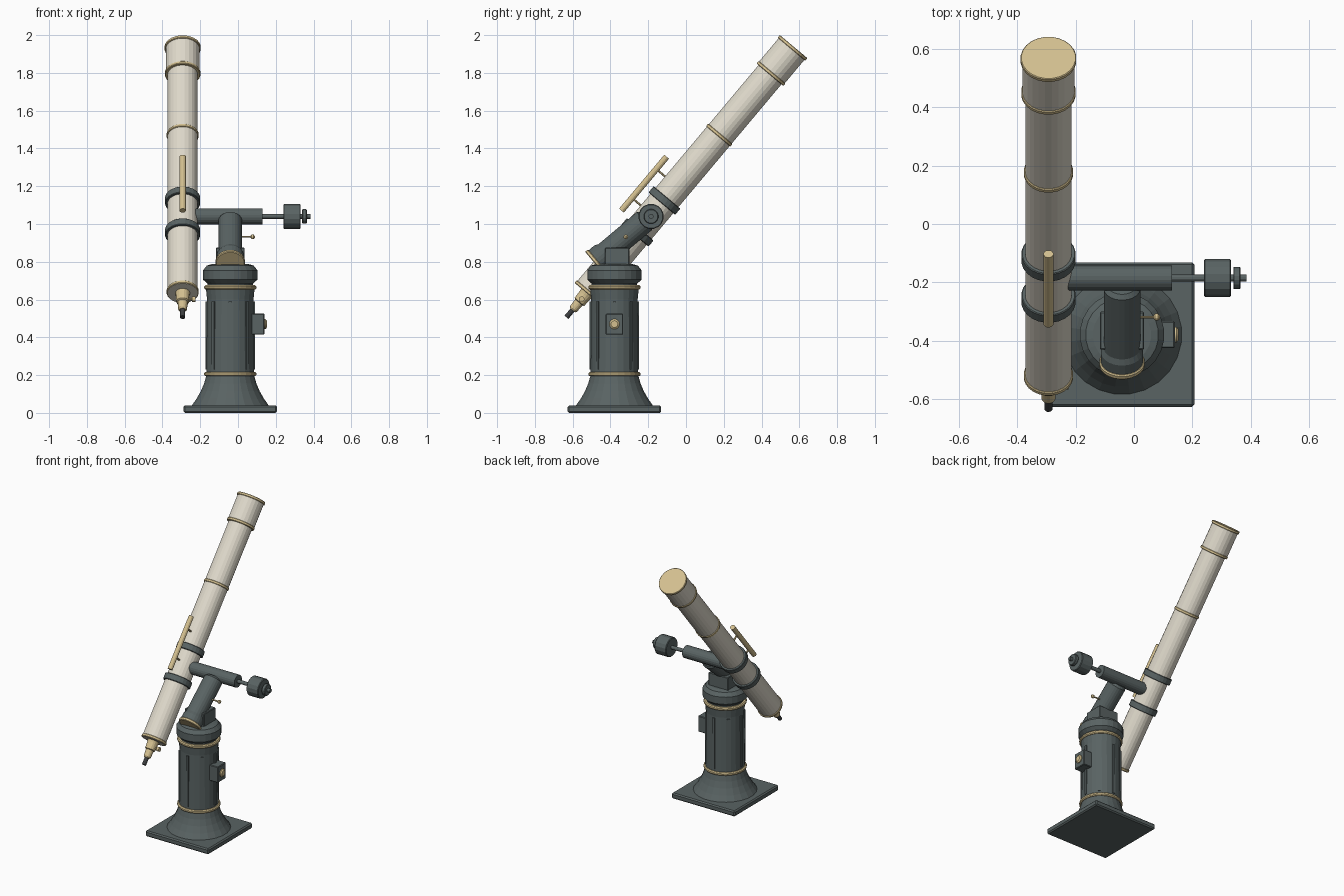
import bpy
import bmesh
import math
from mathutils import Vector

if "Cube" in bpy.data.objects:
    bpy.data.objects.remove(bpy.data.objects["Cube"])


def material(name, rgb):
    m = bpy.data.materials.new(name)
    m.use_nodes = True
    m.diffuse_color = (*rgb, 1)
    bsdf = next(n for n in m.node_tree.nodes if n.type == 'BSDF_PRINCIPLED')
    bsdf.inputs["Base Color"].default_value = (*rgb, 1)
    return m


IRON = material("grey_green_iron", (0.10, 0.125, 0.125))
IVORY = material("ivory_paint", (0.74, 0.70, 0.60))
BRASS = material("pale_brass", (0.66, 0.53, 0.28))
BLACK = material("dark_eyepiece", (0.045, 0.048, 0.05))


def finish(name, bm, mat):
    bmesh.ops.recalc_face_normals(bm, faces=bm.faces)
    mesh = bpy.data.meshes.new(name)
    bm.to_mesh(mesh)
    bm.free()
    mesh.materials.append(mat)
    obj = bpy.data.objects.new(name, mesh)
    bpy.context.collection.objects.link(obj)
    return obj


def lathe(name, mat, profile, origin, axis, sides=24):
    """Closed turned solid; profile is (radius, distance along axis)."""
    bm = bmesh.new()
    turn = Vector((0, 0, 1)).rotation_difference(Vector(axis))
    rings = []
    for r, s in profile:
        ring = []
        for i in range(sides):
            a = math.tau * (i + 0.5) / sides
            p = Vector((r * math.cos(a), r * math.sin(a), s))
            ring.append(bm.verts.new(Vector(origin) + turn @ p))
        rings.append(ring)
    for low, high in zip(rings, rings[1:]):
        for i in range(sides):
            j = (i + 1) % sides
            bm.faces.new((low[i], low[j], high[j], high[i]))
    bm.faces.new(rings[0])
    bm.faces.new(rings[-1])
    return finish(name, bm, mat)


def rod(name, mat, r, s0, s1, origin, axis, sides=16):
    return lathe(name, mat, [(r, s0), (r, s1)], origin, axis, sides)


def band(name, mat, r, s, width, origin, axis, bevel=0.005, sides=24):
    h = width / 2
    prof = [(r - bevel, s - h), (r, s - h + bevel),
            (r, s + h - bevel), (r - bevel, s + h)]
    return lathe(name, mat, prof, origin, axis, sides)


def box(name, mat, centre, size, bevel=0.0, angle=0.0):
    bm = bmesh.new()
    bmesh.ops.create_cube(bm, size=1)
    bmesh.ops.scale(bm, vec=size, verts=bm.verts)
    if bevel:
        bmesh.ops.bevel(bm, geom=bm.edges[:], offset=bevel, segments=1, affect='EDGES')
    obj = finish(name, bm, mat)
    obj.location = centre
    obj.rotation_euler.z = angle
    return obj


UP, SIDE = (0, 0, 1), (1, 0, 0)
PX, PY = -0.041, -0.379
PIER = (PX, PY, 0)

# Pier: square foot, flared column, ribs, head and brass bands
box("base_plate", IRON, (PX, PY, 0.02), (0.495, 0.495, 0.04), 0.008)
lathe("pier_column", IRON, [
    (0.205, 0.04), (0.18, 0.075), (0.157, 0.115), (0.14, 0.155), (0.127, 0.20),
    (0.124, 0.60), (0.13, 0.66)], PIER, UP)
lathe("pier_head", IRON, [
    (0.12, 0.66), (0.122, 0.685), (0.145, 0.705), (0.145, 0.755),
    (0.125, 0.78), (0.10, 0.787)], PIER, UP)
for label, z in (("lower", 0.205), ("upper", 0.665)):
    band(label + "_pier_band", BRASS, 0.139, z, 0.022, PIER, UP, 0.006)
for i in range(8):
    a = math.tau * i / 8
    box("pier_rib", IRON, (PX + 0.123 * math.cos(a), PY + 0.123 * math.sin(a), 0.41),
        (0.016, 0.016, 0.36), 0, a)

# Drive box with brass knob
box("drive_box", IRON, (0.105, PY, 0.47), (0.07, 0.092, 0.112), 0.004)
lathe("drive_knob", BRASS, [(0.027, 0.13), (0.027, 0.146), (0.018, 0.153)],
      (0, PY, 0.47), SIDE)

# Polar axis housing, inclined towards the back
TILT = math.radians(40)
POLAR = (0, math.cos(TILT), math.sin(TILT))
FOOT = (PX, -0.477, 0.80)
lathe("polar_housing", IRON, [
    (0.072, 0.005), (0.072, 0.05), (0.063, 0.07), (0.063, 0.335), (0.05, 0.35)],
    FOOT, POLAR)
band("polar_end_cap", BRASS, 0.078, 0, 0.02, FOOT, POLAR, 0.004)
box("polar_saddle", IRON, (PX, -0.365, 0.825), (0.152, 0.13, 0.10), 0.004)
LOCK = (0, -0.319, 0.932)
rod("lock_lever", BRASS, 0.005, PX, 0.075, LOCK, SIDE, 8)
lathe("lock_lever_ball", BRASS, [
    (0.005, 0.066), (0.012, 0.072), (0.012, 0.083), (0.005, 0.089)], LOCK, SIDE, 12)

# Cross axis with counterweight
HUB = (0, -0.185, 1.04)
rod("cross_axis", IRON, 0.043, -0.235, 0.13, HUB, SIDE, 20)
rod("weight_rod", IRON, 0.013, 0.12, 0.385, HUB, SIDE, 12)
band("counterweight", IRON, 0.067, 0.286, 0.092, HUB, SIDE, 0.004, 16)
band("weight_nut", IRON, 0.039, 0.352, 0.024, HUB, SIDE, 0.003, 16)

# Main tube, aimed upwards to the back
AIM = math.radians(50)
D = Vector((0, math.cos(AIM), math.sin(AIM)))
N = Vector((0, -math.sin(AIM), math.cos(AIM)))
O = Vector((-0.293, -0.185, 1.04))
rod("main_tube", IVORY, 0.08, -0.53, 1.0, O, D, 24)
rod("dew_shield", IVORY, 0.09, 0.985, 1.165, O, D, 24)
for name, r, s in (("tail_band", 0.085, -0.52), ("middle_band", 0.085, 0.562),
                   ("shield_band", 0.094, 0.988), ("front_cap", 0.096, 1.165)):
    band(name, BRASS, r, s, 0.018, O, D, 0.003)
for s in (-0.11, 0.11):
    band("tube_clamp", IRON, 0.093, s, 0.042, O, D, 0.003)

# Focuser and eyepiece
lathe("focuser", BRASS, [
    (0.040, -0.525), (0.036, -0.545), (0.034, -0.59), (0.026, -0.594),
    (0.024, -0.64), (0.018, -0.648)], O, D, 16)
rod("eyepiece", BLACK, 0.014, -0.697, -0.64, O, D, 12)
KNOB = O + D * -0.572
rod("focus_shaft", BRASS, 0.006, 0, 0.055, KNOB, SIDE, 8)
rod("focus_knob", BRASS, 0.015, 0.05, 0.068, KNOB, SIDE, 12)

# Finder on two posts
FINDER = O + N * 0.14
rod("finder_tube", BRASS, 0.017, -0.077, 0.295, FINDER, D, 12)
for s in (0.01, 0.21):
    rod("finder_post", BRASS, 0.006, 0.075, 0.14, O + D * s, N, 8)
